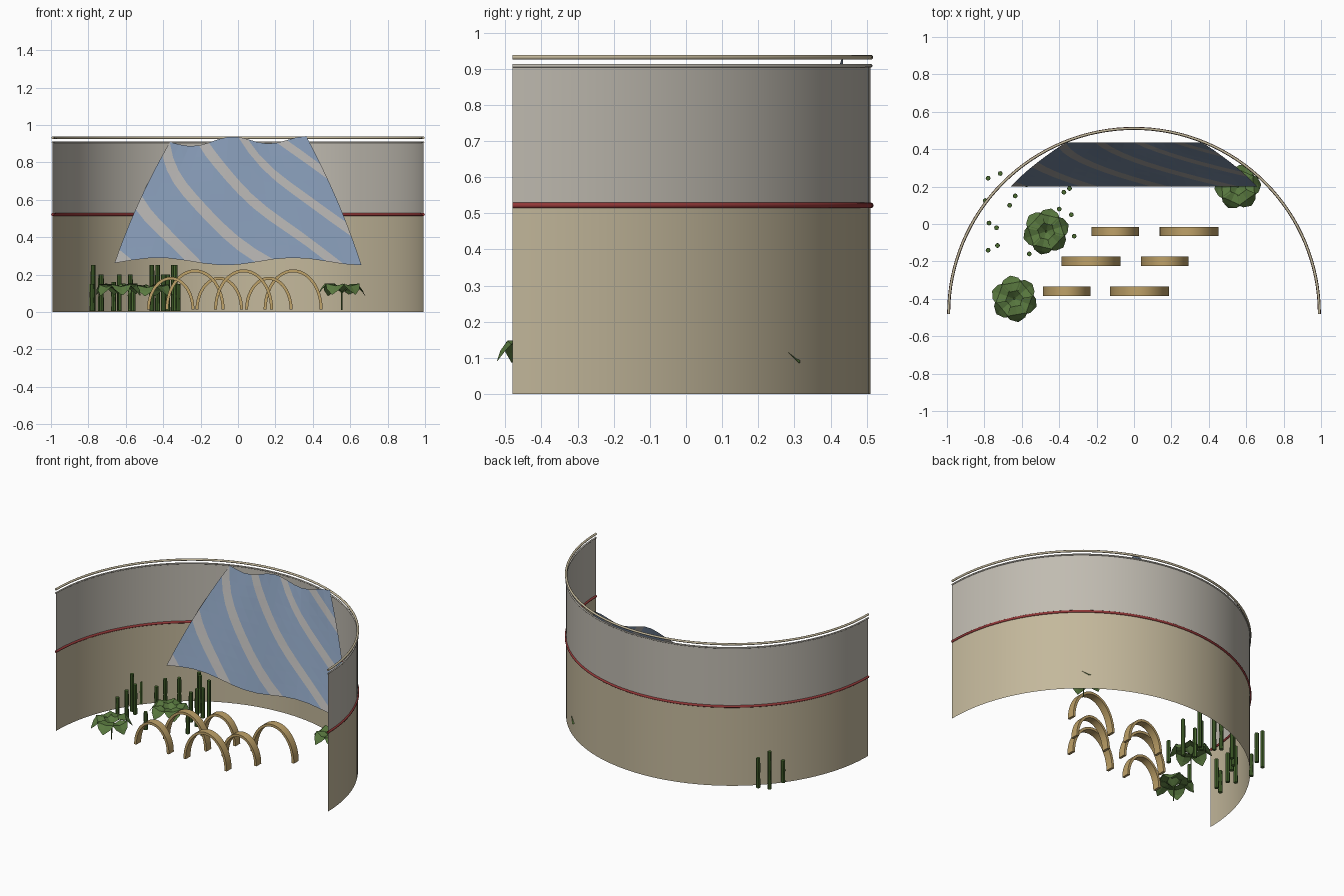
import bpy, bmesh, math, random
from math import sin, cos, pi

if "Cube" in bpy.data.objects:
    bpy.data.objects.remove(bpy.data.objects["Cube"])

random.seed(4)


def mat(name, c):
    m = bpy.data.materials.new(name)
    m.diffuse_color = (*c, 1)
    m.use_nodes = True
    m.node_tree.nodes["Principled BSDF"].inputs["Base Color"].default_value = m.diffuse_color
    return m


TAN = mat("tan", (.55, .48, .33))
GREY = mat("warm grey", (.53, .50, .44))
RED = mat("red", (.30, .04, .04))
BLUE = mat("blue", (.22, .30, .43))
PALE = mat("pale grey", (.42, .41, .40))
WOOD = mat("wood", (.52, .36, .14))
LEAF = mat("leaf green", (.10, .19, .05))
STALK = mat("stalk green", (.07, .15, .03))


def make(name, bm, mats, smooth=False):
    me = bpy.data.meshes.new(name)
    bm.to_mesh(me)
    bm.free()
    for m in mats:
        me.materials.append(m)
    ob = bpy.data.objects.new(name, me)
    bpy.context.collection.objects.link(ob)
    if smooth:
        bpy.ops.object.select_all(action='DESELECT')
        ob.select_set(True)
        bpy.context.view_layer.objects.active = ob
        bpy.ops.object.shade_smooth_by_angle(angle=math.radians(40))
    return ob


def sweep(bm, rings, closed=True):
    """Skin a list of cross-sections; cap the ends when closed."""
    vs = [[bm.verts.new(p) for p in r] for r in rings]
    n = len(vs[0])
    for a, b in zip(vs, vs[1:]):
        for k in range(n if closed else n - 1):
            j = (k + 1) % n
            bm.faces.new((a[k], a[j], b[j], b[k]))
    if closed:
        bm.faces.new(vs[0][::-1])
        bm.faces.new(vs[-1])
    bmesh.ops.recalc_face_normals(bm, faces=bm.faces)


def half_round(name, profile, material, closed):
    """Sweep an (r, z) profile round the half circle behind the scene."""
    bm = bmesh.new()
    n = 64
    sweep(bm, [[(r * cos(pi * i / n), -.48 + r * sin(pi * i / n), z) for r, z in profile]
               for i in range(n + 1)], closed)
    return make(name, bm, [material], True)


def circle(r, z, rad):
    return [(r + rad * cos(2 * pi * k / 10), z + rad * sin(2 * pi * k / 10)) for k in range(10)]


# Curved backdrop wall, band and rails
half_round("lower_wall", [(.991, 0), (.991, .52)], TAN, False)
half_round("upper_wall", [(.991, .52), (.991, .908)], GREY, False)
half_round("red_band", circle(.991, .522, .008), RED, True)
half_round("wall_rim", circle(.991, .908, .005), GREY, True)
half_round("top_rail", circle(.991, .932, .007), TAN, True)

# Draped chequered cloth
bm = bmesh.new()
NX, NZ = 14, 9


def cloth_point(i, j):
    u, t = 2 * i / NX - 1, j / NZ
    half = .66 - .22 * t - .075 * t * t
    wave = (-.02 + .04 * t) * cos(2 * pi * (u + .1) / 1.1)
    dip = -.02 * t * max(0, -u)
    return (u * half, .2 + .235 * t, .27 + .65 * t + wave + dip)


g = [[bm.verts.new(cloth_point(i, j)) for i in range(NX + 1)] for j in range(NZ + 1)]
for j in range(NZ):
    for i in range(NX):
        a, b, c, d = g[j][i], g[j][i + 1], g[j + 1][i + 1], g[j + 1][i]
        for k, tri in enumerate(((a, b, d), (b, c, d))):
            f = bm.faces.new(tri)
            f.material_index = 1 if (i + j + k) % 4 == 0 else 0
make("draped_cloth", bm, [BLUE, PALE])


# Bent wooden hoops in three rows
def hoop(name, x, y, rx, rz):
    bm = bmesh.new()
    n = 24
    rings = []
    for i in range(n + 1):
        a = pi * i / n
        rings.append([(x + (rx - s) * cos(a), y + w, .013 + (rz - s) * sin(a))
                      for s, w in ((0, -.025), (0, .025), (.016, .025), (.016, -.025))])
    sweep(bm, rings)
    make(name, bm, [WOOD], True)


for row, (small, big, y) in enumerate(((-.10, .295, -.04), (.165, -.23, -.2), (-.36, .03, -.36))):
    hoop(f"small_hoop_{row}", small, y, .127, .175)
    hoop(f"big_hoop_{row}", big, y, .158, .215)


# Broad-leaved plants
def plant(name, x, y, turn):
    bm = bmesh.new()
    # r, half width, midrib height, edge height
    prof = [(.004, .004, .105, .107), (.04, .030, .135, .146),
            (.085, .056, .136, .148), (.108, .040, .114, .120), (.125, .003, .09, .09)]
    for k in range(6):
        a = turn + 2 * pi * k / 6
        lift = random.uniform(-.006, .006)
        rows = []
        for r, w, zm, ze in prof:
            rows.append([(x + r * cos(a) - s * w * sin(a), y + r * sin(a) + s * w * cos(a), z + lift)
                         for s, z in ((-1, ze), (0, zm), (1, ze))])
        sweep(bm, rows, False)
    make(name + "_leaves", bm, [LEAF])
    bm = bmesh.new()
    sweep(bm, [[(x + r * cos(pi * k / 3), y + r * sin(pi * k / 3), z) for k in range(6)]
               for r, z in ((.003, .01), (.005, .115))])
    make(name + "_stem", bm, [STALK], True)


plant("plant_left", -.47, -.04, .3)
plant("plant_front", -.64, -.40, .7)
plant("plant_right", .555, .20, .1)

# Upright stalks: x, y, height
stalks = [(-.78, .245, .25), (-.715, .27, .20), (-.635, .15, .20), (-.665, .10, .16),
          (-.795, .125, .15), (-.775, .005, .25), (-.735, -.02, .20), (-.73, -.115, .20),
          (-.78, -.14, .15), (-.56, -.16, .12), (-.345, .19, .25), (-.375, .17, .20),
          (-.40, .08, .20), (-.335, .05, .25), (-.32, -.065, .15), (-.46, .25, .25),
          (-.43, .22, .25), (-.575, .21, .20)]
for n, (x, y, h) in enumerate(stalks):
    bm = bmesh.new()
    sweep(bm, [[(x + r * cos(pi * k / 4), y + r * sin(pi * k / 4), z) for k in range(8)]
               for r, z in ((.013, .005), (.012, h * .5), (.013, h * .5 + .004), (.012, h))])
    make(f"stalk_{n}", bm, [STALK], True)
